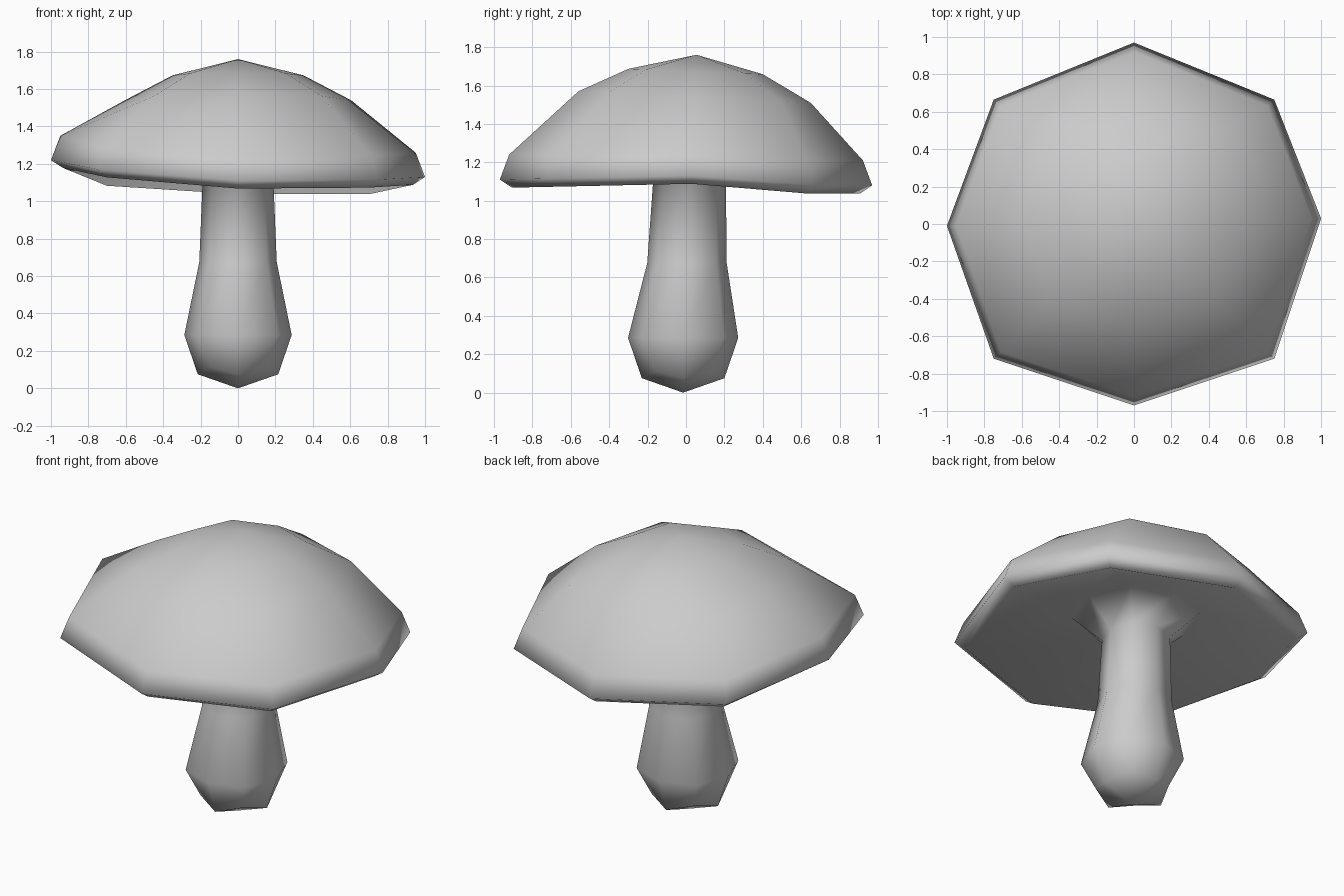
import bpy, bmesh
from math import cos, sin, pi

if "Cube" in bpy.data.objects:
    bpy.data.objects.remove(bpy.data.objects["Cube"])

SIDES = 8
# wavy rim of the cap: (x, y, z) per corner, counter-clockwise from +x
RIM = [(1.0, 0.03, 1.13), (0.75, 0.665, 1.08), (0, 0.97, 1.08), (-0.75, 0.665, 1.125),
       (-1.0, -0.01, 1.22), (-0.75, -0.72, 1.17), (0, -0.97, 1.11), (0.75, -0.72, 1.115)]


def circle(r, z, cy=0.0, tilt=0.0, diag=1.04, lift=0.0):
    """Octagon ring: y shift, backward lean, diagonal corner scale and lift."""
    pts = []
    for i in range(SIDES):
        a = 2 * pi * i / SIDES
        k = r * (diag if i % 2 else 1.0)
        y = cy + k * sin(a)
        pts.append((k * cos(a), y, z - tilt * y + (lift if i % 2 else 0)))
    return pts


def rim(scale, dz):
    """Copy of the rim, scaled inwards and shifted in z."""
    return [(x * scale, y * scale, z + dz) for x, y, z in RIM]


def loft(name, rings, bottom, top):
    """Skin the rings and close both ends with a fan to a point."""
    bm = bmesh.new()
    loops = [[bm.verts.new(p) for p in ring] for ring in rings]
    for lo, hi in zip(loops, loops[1:]):
        for i in range(SIDES):
            j = (i + 1) % SIDES
            bm.faces.new((lo[i], lo[j], hi[j], hi[i]))
    b, t = bm.verts.new(bottom), bm.verts.new(top)
    for i in range(SIDES):
        j = (i + 1) % SIDES
        bm.faces.new((loops[0][j], loops[0][i], b))
        bm.faces.new((loops[-1][i], loops[-1][j], t))
    bmesh.ops.recalc_face_normals(bm, faces=bm.faces)
    for f in bm.faces:
        f.smooth = True
    mesh = bpy.data.meshes.new(name)
    bm.to_mesh(mesh)
    bm.free()
    obj = bpy.data.objects.new(name, mesh)
    bpy.context.collection.objects.link(obj)
    return obj


# bulbous stem, flaring into the hollow underside
stem = [circle(0.215, 0.075, -0.015, diag=0.98, lift=0.04), circle(0.287, 0.285, -0.015),
        circle(0.207, 0.675, 0.005), circle(0.19, 1.09, 0.018),
        circle(0.36, 1.25, 0.018)]
# rolled rim and domed top
cap = [rim(0.935, -0.042), rim(1.0, 0.0), rim(0.95, 0.13),
       circle(0.605, 1.542, 0.045, 0.05, diag=1.05), circle(0.35, 1.675, 0.05, 0.04)]

loft("mushroom_stem_and_cap", stem + cap, (0, -0.015, 0), (0, 0.055, 1.76))
